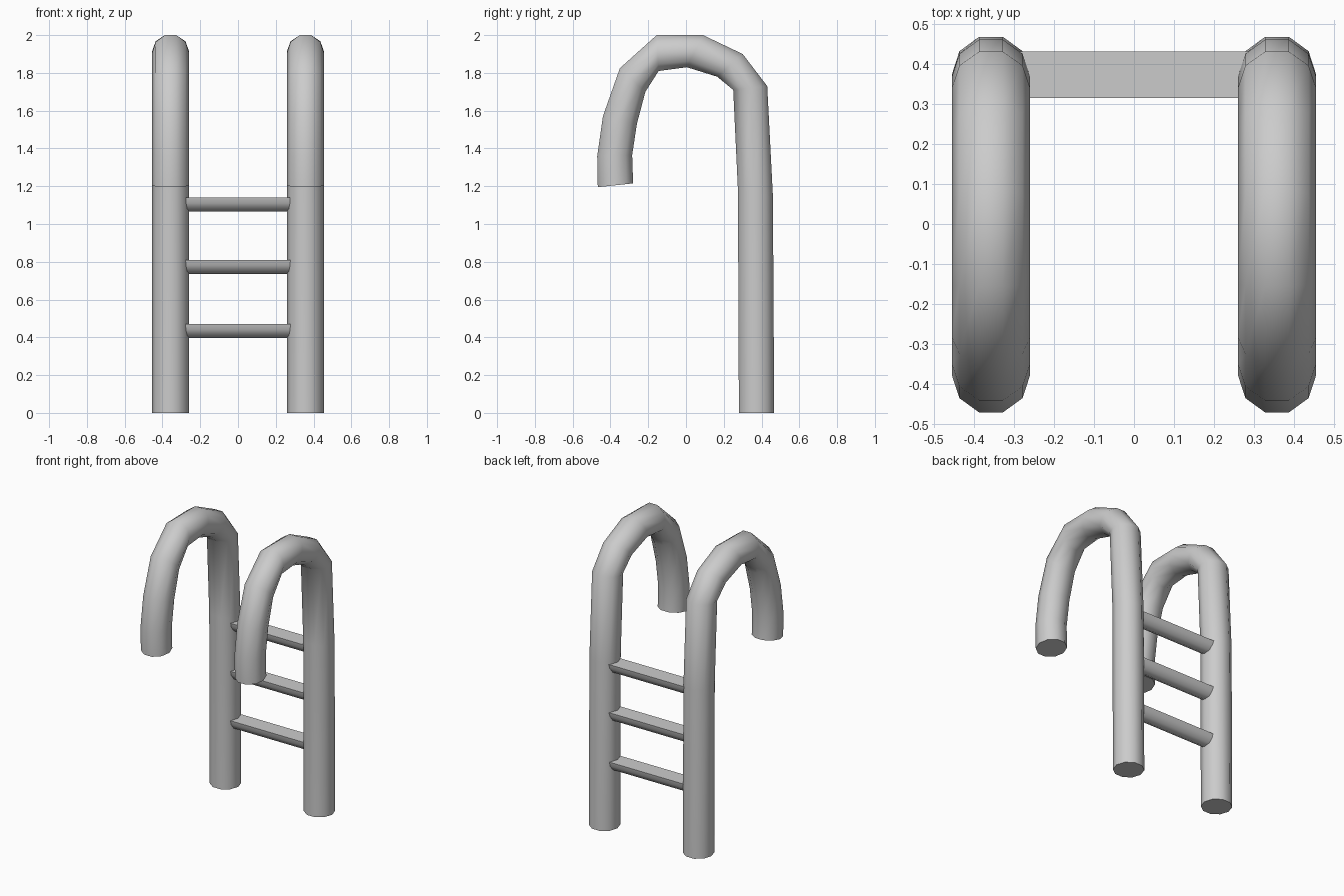
import bpy, bmesh, math

cube = bpy.data.objects.get("Cube")
if cube:
    bpy.data.objects.remove(cube, do_unlink=True)

metal = bpy.data.materials.new("grey metal")
metal.use_nodes = True
grey = (0.6, 0.6, 0.6, 1)
metal.diffuse_color = grey
metal.node_tree.nodes["Principled BSDF"].inputs["Base Color"].default_value = grey


def loft(name, rings, smooth_angle):
    """Skin a row of matching rings and close both ends."""
    bm = bmesh.new()
    rows = [[bm.verts.new(p) for p in ring] for ring in rings]
    n = len(rows[0])
    for a, b in zip(rows, rows[1:]):
        for i in range(n):
            j = (i + 1) % n
            bm.faces.new((a[i], a[j], b[j], b[i]))
    bm.faces.new(rows[0])
    bm.faces.new(rows[-1])
    bmesh.ops.recalc_face_normals(bm, faces=bm.faces)
    for face in bm.faces:
        face.smooth = True
    for edge in bm.edges:
        edge.smooth = edge.calc_face_angle(0) < math.radians(smooth_angle)
    mesh = bpy.data.meshes.new(name)
    bm.to_mesh(mesh)
    bm.free()
    mesh.materials.append(metal)
    obj = bpy.data.objects.new(name, mesh)
    bpy.context.collection.objects.link(obj)
    return obj


# Handrail bend: inner and outer edge (y, z) at each joint, foot to tip
SIDES, RADIUS, RAIL_X = 10, 0.0975, 0.357
joints = [
    ((0.28, 0), (0.467, 0)),
    ((0.275, 1.18), (0.46, 1.15)),
    ((0.25, 1.71), (0.43, 1.73)),
    ((0.165, 1.78), (0.30, 1.90)),
    ((0.005, 1.83), (0.09, 2.0)),
    ((-0.145, 1.81), (-0.155, 2.0)),
    ((-0.215, 1.70), (-0.35, 1.825)),
    ((-0.26, 1.53), (-0.44, 1.57)),
    ((-0.285, 1.365), (-0.47, 1.36)),
    ((-0.28, 1.215), (-0.467, 1.195)),
]


def rail_ring(x, inner, outer):
    flat = math.cos(math.pi / SIDES)
    ring = []
    for i in range(SIDES):
        a = math.tau * i / SIDES
        t = 0.5 + 0.5 * math.sin(a) / flat
        y, z = (p + (q - p) * t for p, q in zip(inner, outer))
        ring.append((x + RADIUS * math.cos(a), y, z))
    return ring


for side, sign in (("left", 1), ("right", -1)):
    loft(side + "_handrail", [rail_ring(sign * RAIL_X, *j) for j in joints], 75)

# Rungs: flat tread on top, rounded underneath
half = [(0.058, 0), (0.053, -0.03), (0.033, -0.06)]
profile = half + [(0, -0.074)] + [(-y, z) for y, z in reversed(half)]
for name, top in (("lower", 0.471), ("middle", 0.81), ("upper", 1.14)):
    loft(name + "_rung",
         [[(x, 0.373 + y, top + z) for y, z in profile] for x in (-0.31, 0.31)], 60)
